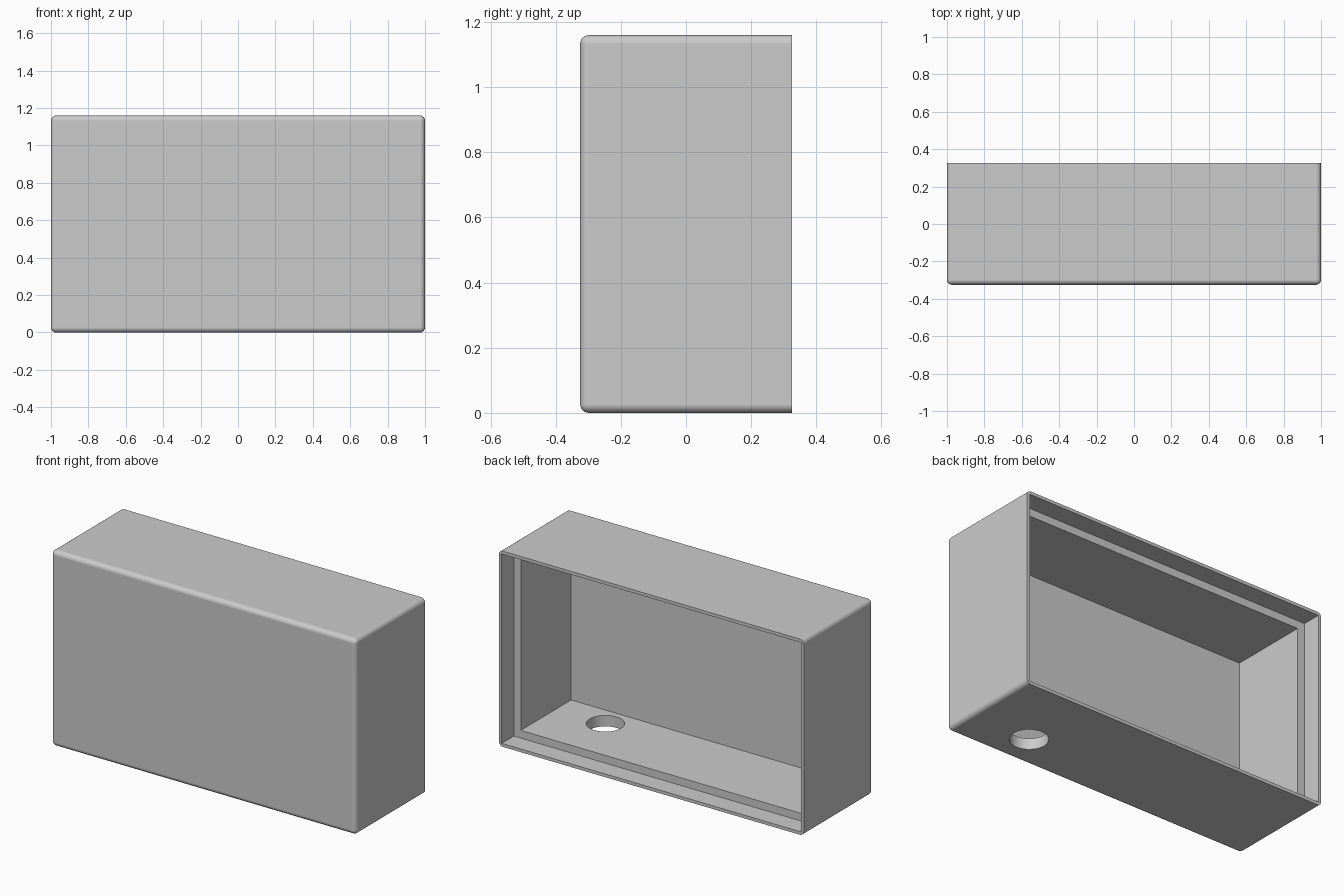
import bpy
import bmesh
import math
from mathutils import Matrix, Vector

default = bpy.data.objects.get("Cube")
if default:
    bpy.data.objects.remove(default, do_unlink=True)

WIDTH, DEPTH, HEIGHT = 2.0, 0.65, 1.16
WALL, LIP, REBATE = 0.065, 0.019, 0.113
ROUND = 0.027
BACK, FRONT = DEPTH / 2, -DEPTH / 2

grey = bpy.data.materials.new("light grey")
grey.use_nodes = True
colour = (0.6, 0.6, 0.6, 1)
grey.diffuse_color = colour
grey.node_tree.nodes["Principled BSDF"].inputs["Base Color"].default_value = colour


def make_object(name, bm):
    mesh = bpy.data.meshes.new(name)
    bm.to_mesh(mesh)
    bm.free()
    mesh.materials.append(grey)
    obj = bpy.data.objects.new(name, mesh)
    bpy.context.collection.objects.link(obj)
    return obj


def block(inset, y_min, y_max):
    """Box inset from the outer sides, between two depths."""
    bm = bmesh.new()
    size = Vector((WIDTH - 2 * inset, y_max - y_min, HEIGHT - 2 * inset))
    centre = Vector((0, (y_min + y_max) / 2, HEIGHT / 2))
    bmesh.ops.create_cube(bm, size=1, matrix=Matrix.LocRotScale(centre, None, size))
    return bm


# Outer shell, rounded everywhere except around the open back
bm = block(0, FRONT, BACK)
edges = [e for e in bm.edges if any(v.co.y < 0 for v in e.verts)]
bmesh.ops.bevel(bm, geom=edges, offset=ROUND, segments=6, profile=0.5, affect='EDGES')
housing = make_object("housing", bm)

# Cavity, stepped seat for a lid, and cable hole through the floor
cavity = make_object("cavity_cutter", block(WALL, FRONT + WALL, BACK + 0.1))
rebate = make_object("rebate_cutter", block(LIP, BACK - REBATE, BACK + 0.2))
bm = bmesh.new()
bmesh.ops.create_cone(bm, cap_ends=True, segments=64, radius1=0.103, radius2=0.103,
                      depth=0.3, matrix=Matrix.Translation((0.613, -0.12, 0)))
hole = make_object("cable_hole_cutter", bm)

bpy.ops.object.select_all(action='DESELECT')
bpy.context.view_layer.objects.active = housing
housing.select_set(True)
for cutter in (cavity, rebate, hole):
    cutter.hide_render = True
    mod = housing.modifiers.new(cutter.name, 'BOOLEAN')
    mod.operation, mod.solver, mod.object = 'DIFFERENCE', 'EXACT', cutter
    bpy.ops.object.modifier_apply(modifier=mod.name)
    bpy.data.objects.remove(cutter, do_unlink=True)

# Smooth roundings with clean flat sides
bpy.ops.object.shade_smooth_by_angle(angle=math.radians(30))
normals = housing.modifiers.new("flat_sides", 'WEIGHTED_NORMAL')
normals.keep_sharp = True
